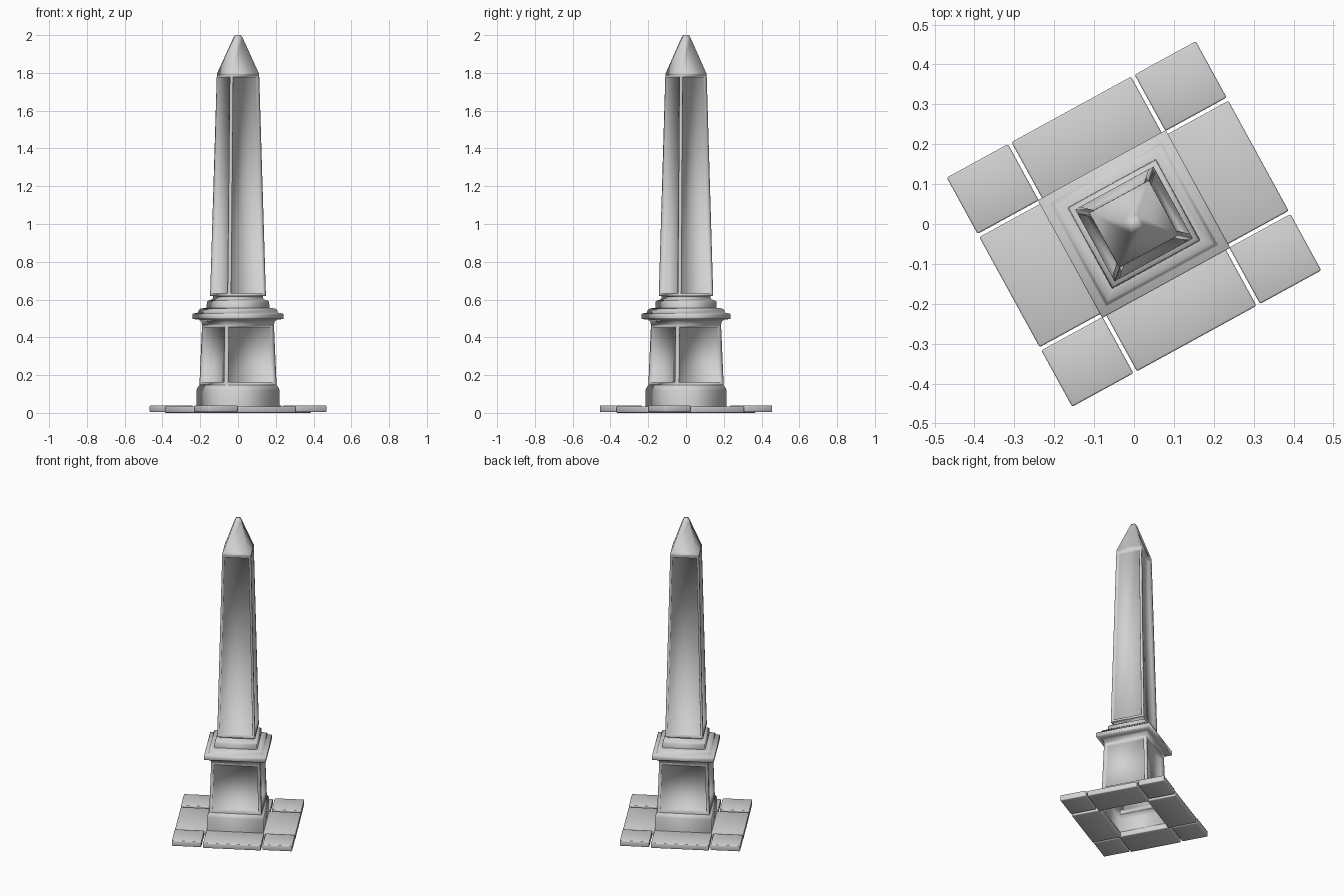
import bpy, bmesh, math
from mathutils import Matrix

cube = bpy.data.objects.get("Cube")
if cube:
    bpy.data.objects.remove(cube, do_unlink=True)

# One stone colour for everything
stone = bpy.data.materials.new("pale grey stone")
stone.use_nodes = True
COLOUR = (0.65, 0.65, 0.65, 1)
stone.diffuse_color = COLOUR
stone.node_tree.nodes["Principled BSDF"].inputs["Base Color"].default_value = COLOUR

# The whole monument is slightly oblong and turned on its vertical axis
PLACE = Matrix.Rotation(math.radians(28.7), 4, 'Z') @ Matrix.Diagonal((1, 0.92, 1, 1))


def finish(name, bm):
    bmesh.ops.recalc_face_normals(bm, faces=bm.faces)
    bm.transform(PLACE)
    for f in bm.faces:
        f.smooth = True
    mesh = bpy.data.meshes.new(name)
    bm.to_mesh(mesh)
    bm.free()
    mesh.materials.append(stone)
    obj = bpy.data.objects.new(name, mesh)
    bpy.context.collection.objects.link(obj)
    return obj


def square_loft(name, profile, cap=False, panel=None):
    """Square rings through (half width, height); panel = (border, depth)."""
    bm = bmesh.new()
    rings = [[bm.verts.new((sx * r, sy * r, z))
              for sx, sy in ((-1, -1), (1, -1), (1, 1), (-1, 1))]
             for r, z in profile]
    for low, high in zip(rings, rings[1:]):
        for i in range(4):
            j = (i + 1) % 4
            bm.faces.new((low[i], low[j], high[j], high[i]))
    if cap:
        bm.faces.new(rings[-1])
    bm.normal_update()
    if panel:
        border, depth = panel
        tall = sorted(bm.faces, key=lambda f: f.calc_area())[-4:]
        bmesh.ops.inset_individual(bm, faces=tall, thickness=border, use_even_offset=True)
        bmesh.ops.inset_individual(bm, faces=tall, thickness=0.002, depth=-depth,
                                   use_even_offset=True)
    return finish(name, bm)


def slab(name, x0, x1, y0, y1, z0, z1):
    bm = bmesh.new()
    bmesh.ops.create_cube(bm, size=1)
    bm.transform(Matrix.Translation(((x0 + x1) / 2, (y0 + y1) / 2, (z0 + z1) / 2))
                 @ Matrix.Diagonal((x1 - x0, y1 - y0, z1 - z0, 1)))
    bmesh.ops.bevel(bm, geom=bm.edges[:], offset=0.005, segments=2,
                    profile=0.5, affect='EDGES')
    return finish(name, bm)


# Paving: four corner slabs and four side slabs around an open middle
OUT, INNER, HALF, GAP = 0.356, 0.163, 0.171, 0.181
for sx in (-1, 1):
    for sy in (-1, 1):
        xs, ys = sorted((sx * GAP, sx * OUT)), sorted((sy * GAP, sy * OUT))
        slab("corner_slab", *xs, *ys, 0.004, 0.04)
    near, far = sorted((sx * INNER, sx * OUT))
    slab("side_slab", near, far, -HALF, HALF, 0, 0.034)
    slab("side_slab", -HALF, HALF, near, far, 0, 0.034)

# Plinth, open underneath
square_loft("plinth", [(0.167, 0.002), (0.167, 0.12), (0.163, 0.133),
                       (0.157, 0.143), (0.154, 0.148)])

# Pedestal with recessed panels
square_loft("pedestal", [(0.155, 0.145), (0.144, 0.47)], panel=(0.018, 0.018))

# Cornice moulding
square_loft("cornice", [(0.144, 0.465), (0.148, 0.485), (0.158, 0.494), (0.182, 0.497),
                        (0.183, 0.5), (0.183, 0.523), (0.18, 0.526), (0.162, 0.53),
                        (0.157, 0.545), (0.148, 0.553), (0.126, 0.556)])

# Step under the shaft
square_loft("shaft_step", [(0.126, 0.553), (0.125, 0.588), (0.121, 0.594), (0.108, 0.599),
                           (0.1, 0.606), (0.1, 0.618), (0.111, 0.622)])

# Tapering shaft with recessed panels
square_loft("shaft", [(0.112, 0.62), (0.085, 1.79)], panel=(0.014, 0.016))

# Pointed cap with a small flat tip
square_loft("cap", [(0.083, 1.786), (0.085, 1.79), (0.085, 1.797), (0.082, 1.803),
                    (0.019, 1.985), (0.012, 2.0)], cap=True)
